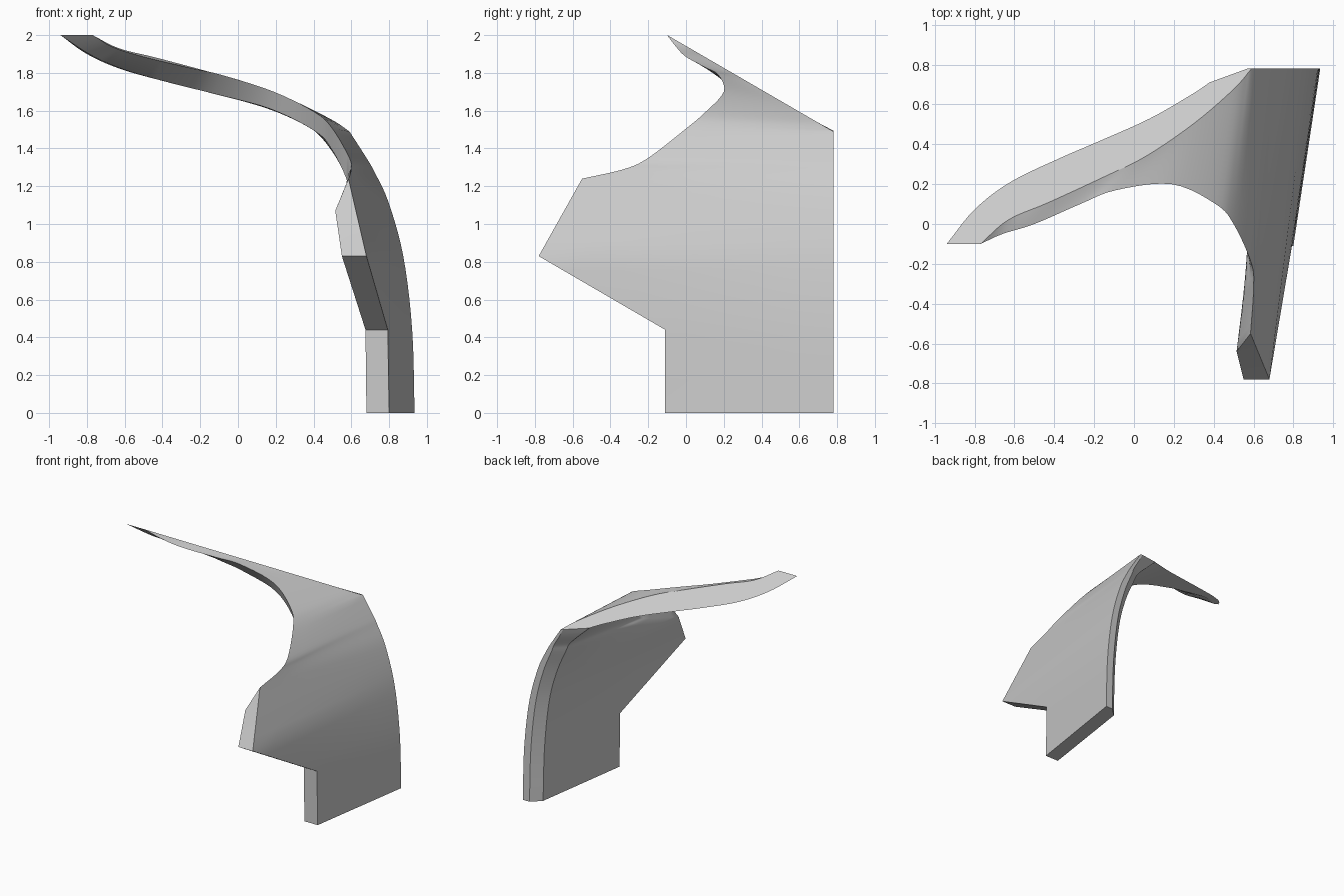
import bpy
import bmesh
from mathutils import Vector

if "Cube" in bpy.data.objects:
    bpy.data.objects.remove(bpy.data.objects["Cube"], do_unlink=True)

BACK = 0.78          # rear face of the panel
CORNER = 6           # station where the rear edge turns into the slanted top cut
STEPS = 5            # subdivisions between stations
SPANS = 6            # subdivisions across the skin


def top_cut(x, z):
    """Point on the slanted top plane, or on the rear face below it."""
    return Vector((x, min(BACK, BACK - (z - 1.49) / 0.58), z))


def smooth_column(points, breaks):
    """Curve through the stations, keeping corners at the given breaks."""
    result = []
    for i in range(len(points) - 1):
        a, b = points[i], points[i + 1]
        before = a - (b - a) if i == 0 or i in breaks else points[i - 1]
        last = i + 1 == len(points) - 1 or i + 1 in breaks
        after = b + (b - a) if last else points[i + 2]
        for s in range(STEPS):
            t = s / STEPS
            tangent_a = (b - before) / 2
            tangent_b = (after - a) / 2
            result.append(a * (2 * t**3 - 3 * t**2 + 1) + b * (3 * t**2 - 2 * t**3)
                          + tangent_a * (t**3 - 2 * t**2 + t)
                          + tangent_b * (t**3 - t**2))
    result.append(points[-1].copy())
    return result


# Front rim of the outer skin: foot, nose, wheel arch, tip
outer_front = [Vector(p) for p in (
    (.8, -.11, 0), (.793, -.11, .44), (.68, -.78, .83), (.585, -.55, 1.24),
    (.6, -.33, 1.29), (.59, -.2, 1.35), (.5, 0, 1.505), (.41, .1, 1.59),
    (.19, .2, 1.7), (-.09, .17, 1.79), (-.27, .1, 1.83), (-.5, 0, 1.885),
    (-.66, -.05, 1.935), (-.77, -.1, 2))]

# Front rim of the inner skin, set back behind the arch
inner_front = [Vector(p) for p in (
    (.68, -.11, 0), (.675, -.11, .44), (.55, -.78, .83), (.515, -.64, 1.07),
    (.562, -.34, 1.16), (.58, -.19, 1.22), (.5, .04, 1.39), (.41, .14, 1.49),
    (.17, .25, 1.61), (-.13, .26, 1.69), (-.33, .23, 1.74), (-.58, .17, 1.81),
    (-.77, .03, 1.89), (-.94, -.1, 2))]

# Rear and top rim of the outer skin, as x and z
outer_back = [top_cut(x, z) for x, z in (
    (.935, 0), (.922, .44), (.875, .83), (.795, 1.12), (.72, 1.28),
    (.68, 1.35), (.59, 1.49), (.5, 1.55), (.3, 1.65), (.06, 1.745),
    (-.15, 1.805), (-.43, 1.88), (-.63, 1.93), (-.77, 2))]

# Rear and top rim of the inner skin, as x and z
inner_back = [top_cut(x, z) for x, z in (
    (.8, 0), (.787, .44), (.745, .83), (.68, 1.08), (.595, 1.28),
    (.545, 1.37), (.38, 1.53), (.29, 1.565), (.08, 1.635), (-.17, 1.7),
    (-.37, 1.75), (-.62, 1.82), (-.8, 1.9), (-.94, 2))]
for point in inner_back[:CORNER]:
    point.y = BACK - 0.07

front_breaks = (1, 2, 3)
back_breaks = (CORNER,)
outer_front = smooth_column(outer_front, front_breaks)
inner_front = smooth_column(inner_front, front_breaks)
outer_back = smooth_column(outer_back, back_breaks)
inner_back = smooth_column(inner_back, back_breaks)

# Thin rear lip with a chamfer towards the inner skin
rear_lip = []
for i, (outer, inner) in enumerate(zip(outer_back, inner_back)):
    station = i / STEPS
    share = 0.45 - 0.35 * (station / CORNER) ** 3 if station <= CORNER else 0.5
    point = outer.lerp(inner, share)
    if station <= CORNER:
        point.y = BACK
    rear_lip.append(point)

# Closed ring of points at every station, bridged into a solid panel
bm = bmesh.new()
rings = []
for of, ob, lip, ib, inf in zip(outer_front, outer_back, rear_lip,
                                inner_back, inner_front):
    ring = [of.lerp(ob, k / SPANS) for k in range(SPANS)]
    ring += [ob, lip]
    ring += [ib.lerp(inf, k / SPANS) for k in range(SPANS + 1)]
    rings.append([bm.verts.new(p) for p in ring])

for lower, upper in zip(rings, rings[1:]):
    for k in range(len(lower)):
        n = (k + 1) % len(lower)
        bm.faces.new((lower[k], lower[n], upper[n], upper[k]))
bm.faces.new(rings[0])
bm.faces.new(rings[-1])

bmesh.ops.remove_doubles(bm, verts=bm.verts, dist=0.0005)
bmesh.ops.dissolve_degenerate(bm, edges=bm.edges, dist=0.0001)
bmesh.ops.recalc_face_normals(bm, faces=bm.faces)

mesh = bpy.data.meshes.new("fender_panel")
bm.to_mesh(mesh)
bm.free()
panel = bpy.data.objects.new("fender_panel", mesh)
bpy.context.collection.objects.link(panel)

# Plain grey finish
grey = bpy.data.materials.new("plain_grey")
grey.use_nodes = True
colour = (0.6, 0.6, 0.6, 1)
grey.diffuse_color = colour
grey.node_tree.nodes["Principled BSDF"].inputs["Base Color"].default_value = colour
mesh.materials.append(grey)

bpy.ops.object.select_all(action="DESELECT")
panel.select_set(True)
bpy.context.view_layer.objects.active = panel
bpy.ops.object.shade_smooth_by_angle(angle=0.5)
